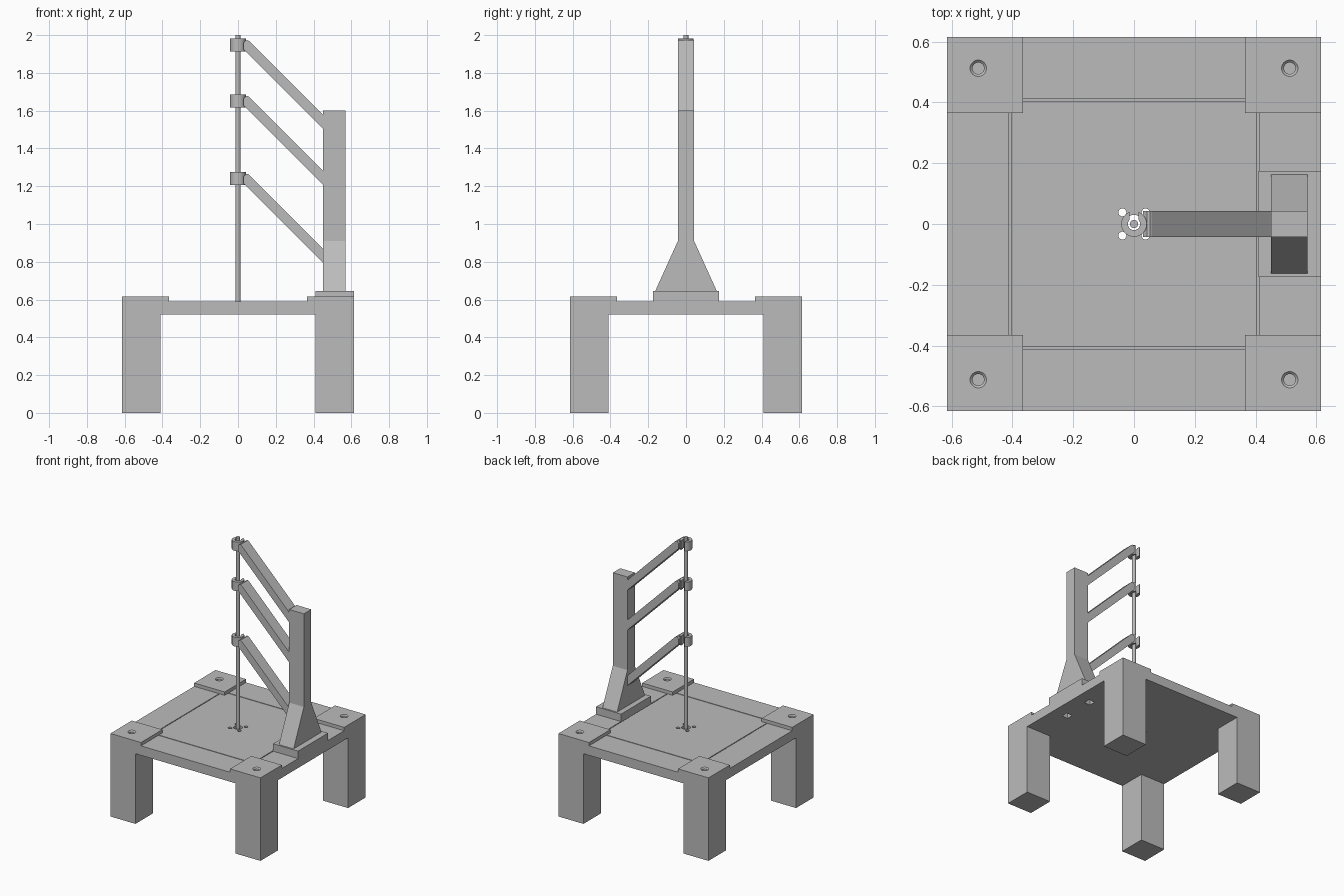
import bpy
import bmesh
from math import sin, cos, asin, pi
from mathutils import Matrix, Vector

cube = bpy.data.objects.get("Cube")
if cube:
    bpy.data.objects.remove(cube, do_unlink=True)

GREY = (0.5, 0.5, 0.5, 1.0)
grey = bpy.data.materials.new("plain grey")
grey.use_nodes = True
grey.diffuse_color = GREY
grey.node_tree.nodes["Principled BSDF"].inputs["Base Color"].default_value = GREY


def finish(name, bm):
    bmesh.ops.recalc_face_normals(bm, faces=bm.faces)
    mesh = bpy.data.meshes.new(name)
    bm.to_mesh(mesh)
    bm.free()
    mesh.materials.append(grey)
    obj = bpy.data.objects.new(name, mesh)
    bpy.context.collection.objects.link(obj)
    return obj


def box(name, x0, x1, y0, y1, z0, z1):
    bm = bmesh.new()
    size = Matrix.Diagonal((x1 - x0, y1 - y0, z1 - z0, 1))
    centre = Matrix.Translation(((x0 + x1) / 2, (y0 + y1) / 2, (z0 + z1) / 2))
    bmesh.ops.create_cube(bm, size=1, matrix=centre @ size)
    return finish(name, bm)


def cylinder(name, x, y, z0, z1, r0, r1=None, sides=32):
    bm = bmesh.new()
    bmesh.ops.create_cone(bm, cap_ends=True, segments=sides, radius1=r0,
                          radius2=r1 or r0, depth=z1 - z0,
                          matrix=Matrix.Translation((x, y, (z0 + z1) / 2)))
    return finish(name, bm)


def prism(name, points, direction):
    bm = bmesh.new()
    face = bm.faces.new([bm.verts.new(p) for p in points])
    new = bmesh.ops.extrude_face_region(bm, geom=[face])["geom"]
    verts = [v for v in new if isinstance(v, bmesh.types.BMVert)]
    bmesh.ops.translate(bm, verts=verts, vec=Vector(direction))
    return finish(name, bm)


def combine(target, tool, operation):
    mod = target.modifiers.new("combine", "BOOLEAN")
    mod.operation, mod.solver, mod.object = operation, "EXACT", tool
    bpy.context.view_layer.objects.active = target
    bpy.ops.object.modifier_apply(modifier=mod.name)
    bpy.data.objects.remove(tool, do_unlink=True)


def smooth(obj):
    bpy.ops.object.select_all(action="DESELECT")
    obj.select_set(True)
    bpy.context.view_layer.objects.active = obj
    bpy.ops.object.shade_smooth_by_angle(angle=pi / 6)


HALF, LEG, PAD = 0.615, 0.41, 0.365
DECK_LOW, DECK_TOP, PAD_TOP = 0.52, 0.59, 0.615
corners = [(sx, sy) for sx in (-1, 1) for sy in (-1, 1)]

# Table: deck, four legs and raised corner pads
table = box("table", -HALF, HALF, -HALF, HALF, DECK_LOW, DECK_TOP)
for sx, sy in corners:
    for inner, low in ((LEG, 0), (PAD, 0.55)):
        xs = sorted((sx * inner, sx * HALF))
        ys = sorted((sy * inner, sy * HALF))
        combine(table, box("corner", *xs, *ys, low, PAD_TOP), "UNION")

# Countersunk holes in the pads, small bolt holes at the centre
for sx, sy in corners:
    x, y = sx * 0.512, sy * 0.512
    combine(table, cylinder("hole", x, y, 0.53, 0.65, 0.019), "DIFFERENCE")
    combine(table, cylinder("sink", x, y, 0.607, 0.617, 0.019, 0.029), "DIFFERENCE")
    combine(table, cylinder("bolt", sx * 0.038, sy * 0.038, 0.5, 0.65, 0.013, sides=20),
            "DIFFERENCE")
combine(table, cylinder("bore", 0, 0, 0.5, 0.65, 0.03), "DIFFERENCE")

# Pockets under the deck
combine(table, box("pocket", -0.065, 0.065, -0.065, 0.065, 0.5, 0.555), "DIFFERENCE")
for y in (-0.12, 0.12):
    combine(table, box("pocket", 0.475, 0.525, y - 0.025, y + 0.025, 0.5, 0.56),
            "DIFFERENCE")

# Narrow grooves around the deck panel
for s in (-1, 1):
    a, b = sorted((s * 0.405, s * 0.411))
    combine(table, box("groove", a, b, -PAD, PAD, 0.58, 0.6), "DIFFERENCE")
    combine(table, box("groove", -PAD, PAD, a, b, 0.58, 0.6), "DIFFERENCE")

# Plinth and flared post
box("post_plinth", LEG, HALF, -0.175, 0.175, DECK_TOP, 0.645)
side = [(0.163, 0.645), (0.043, 0.91), (0.043, 1.6)]
outline = side + [(-y, z) for y, z in reversed(side)]
prism("post", [(0.45, y, z) for y, z in outline], (0.12, 0, 0))

# Sloping arms, each ending in a slotted clamp
slot, r_out, r_in = 0.015, 0.042, 0.02


def arc(radius, steps=28):
    gap = asin(slot / radius)
    angles = [pi / 2 + gap + (2 * pi - 2 * gap) * i / steps for i in range(steps + 1)]
    return [(radius * cos(a), radius * sin(a)) for a in angles]


arm_side = [(0.46, -0.455), (0.46, -0.38), (0.06, 0.02), (0.052, 0.025),
            (0.042, 0.024), (0.03, 0.012), (0.03, -0.025)]
ring = arc(r_out) + arc(r_in)[::-1]
for label, z in (("lower", 1.24), ("middle", 1.652), ("upper", 1.948)):
    prism(label + "_arm", [(x, -0.043, z + h) for x, h in arm_side], (0, 0.086, 0))
    smooth(prism(label + "_clamp", [(x, y, z - 0.034) for x, y in ring], (0, 0, 0.068)))

# Vertical rod held by the clamps
smooth(cylinder("rod", 0, 0, 0.57, 2.0, 0.0135, sides=24))
